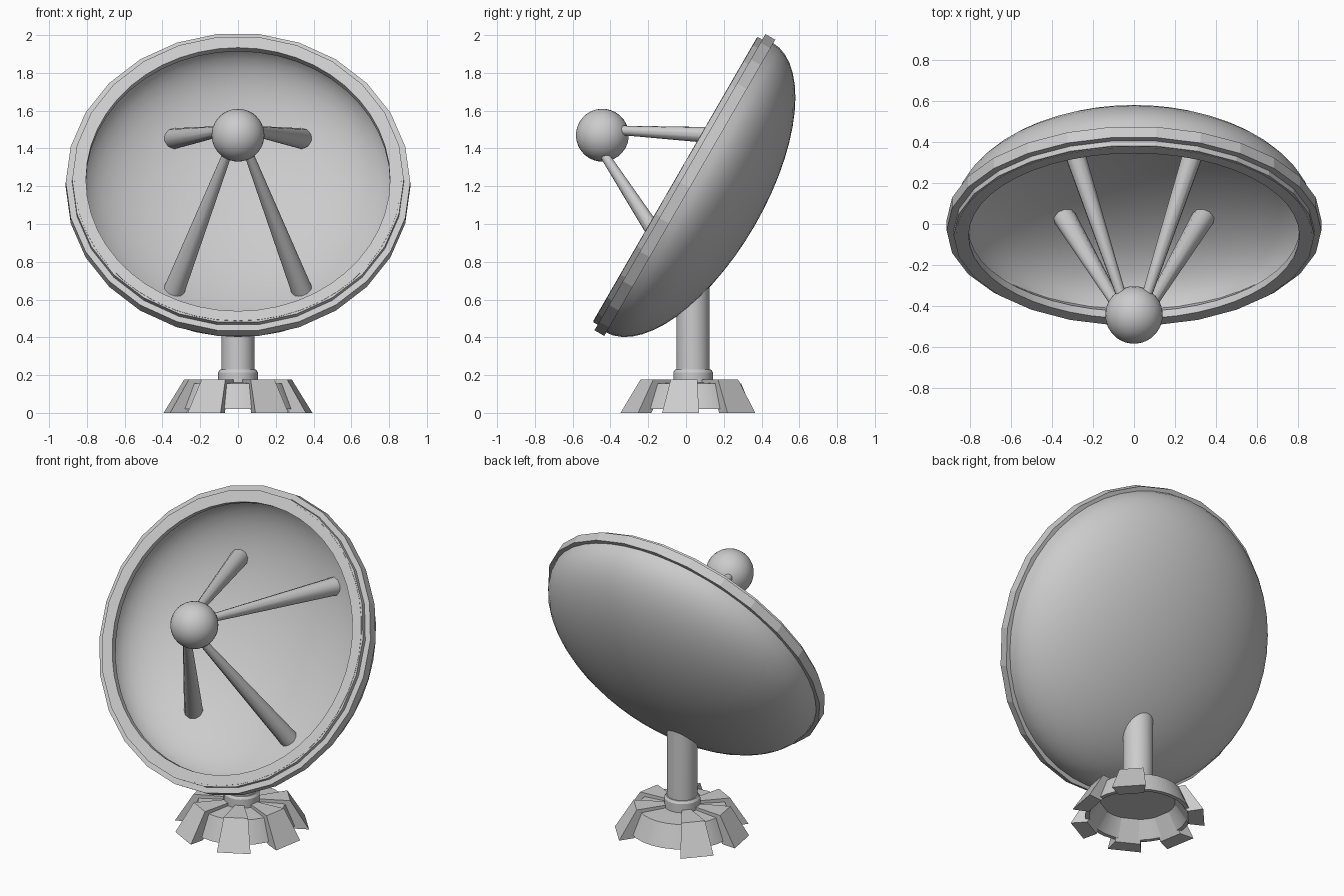
import bpy, bmesh, math
from mathutils import Matrix, Vector

if "Cube" in bpy.data.objects:
    bpy.data.objects.remove(bpy.data.objects["Cube"])

# dish frame: local +z points out of the opening, tilted 30 degrees upward
DISH = Matrix.Translation((0, -0.058, 1.2365)) @ Matrix.Rotation(math.radians(60), 4, 'X')
POST = Matrix.Translation((0, 0.0375, 0))


def finish(bm, name, mat, smooth=None):
    bmesh.ops.remove_doubles(bm, verts=bm.verts, dist=1e-5)
    bmesh.ops.recalc_face_normals(bm, faces=bm.faces)
    bm.transform(mat)
    me = bpy.data.meshes.new(name)
    bm.to_mesh(me)
    bm.free()
    ob = bpy.data.objects.new(name, me)
    bpy.context.collection.objects.link(ob)
    if smooth:
        bpy.ops.object.select_all(action='DESELECT')
        ob.select_set(True)
        bpy.context.view_layer.objects.active = ob
        bpy.ops.object.shade_smooth_by_angle(angle=math.radians(smooth))
    return ob


def lathe(name, prof, n, mat, smooth=None, closed=False):
    bm = bmesh.new()
    vs = [bm.verts.new((r, 0, z)) for r, z in prof]
    pairs = list(zip(vs, vs[1:])) + ([(vs[-1], vs[0])] if closed else [])
    es = [bm.edges.new(p) for p in pairs]
    bmesh.ops.spin(bm, geom=vs + es, cent=(0, 0, 0), axis=(0, 0, 1),
                   angle=2 * math.pi, steps=n)
    return finish(bm, name, mat, smooth)


def arc(a, depth, start, steps=14):
    return [(a * math.cos(i / steps * math.pi / 2),
             -start - depth * math.sin(i / steps * math.pi / 2)) for i in range(steps + 1)]


# reflector bowl: thin shell with a flat lip
outer = arc(0.885, 0.403, 0.085)
inner = arc(0.85, 0.39, 0.08)[::-1]
lathe("dish_bowl", outer + inner + [(0.805, -0.04), (0.805, 0), (0.865, 0), (0.865, -0.085)],
      48, DISH, 30, closed=True)

# stepped faceted rim
lathe("dish_rim", [(0.85, -0.002), (0.878, -0.002), (0.878, -0.03), (0.912, -0.03),
                   (0.912, -0.09), (0.85, -0.09)], 26, DISH, closed=True)

# receiver ball
bm = bmesh.new()
bmesh.ops.create_uvsphere(bm, u_segments=32, v_segments=16, radius=0.14)
finish(bm, "receiver_ball", DISH @ Matrix.Translation((0, 0.01, 0.45)), 40)

# four tapered struts from the bowl to the ball
for sx in (-1, 1):
    for sy in (-1, 1):
        a = Vector((sx * 0.338, sy * 0.463, -0.372))
        b = Vector((sx * 0.055, sy * 0.07, 0.40))
        d = b - a
        bm = bmesh.new()
        bmesh.ops.create_cone(bm, cap_ends=True, segments=10, radius1=0.056,
                              radius2=0.024, depth=d.length)
        rot = d.to_track_quat('Z', 'Y').to_matrix().to_4x4()
        side = ("left" if sx < 0 else "right") + ("_lower" if sy < 0 else "_upper")
        finish(bm, "strut_" + side, DISH @ Matrix.Translation((a + b) / 2) @ rot, 50)

# post, its top slanted to end inside the bowl shell
bm = bmesh.new()
bmesh.ops.create_cone(bm, cap_ends=True, segments=32, radius1=0.088, radius2=0.088, depth=1)
for v in bm.verts:
    v.co.z = 0.15 if v.co.z < 0 else 0.59 + 0.87 * v.co.y
finish(bm, "post", POST, 30)

# collar
lathe("collar", [(0, 0.14), (0.105, 0.14), (0.105, 0.215), (0.095, 0.23), (0, 0.23)],
      24, POST, 30)

# hollow hub skirt between the feet
lathe("base_skirt", [(0, 0.16), (0.11, 0.16), (0.255, 0.155), (0.31, 0.02),
                     (0.285, 0.02), (0.22, 0.12), (0, 0.12)], 28, POST, 20)

# wedge feet, mirrored left and right
foot = [(0.09, 0.178), (0.285, 0.178), (0.395, 0), (0.30, 0), (0.22, 0.12), (0.09, 0.14)]
half = math.radians(14.5)
for i, deg in enumerate((28, 80, 132)):
    for s in (-1, 1):
        bm = bmesh.new()
        sides = []
        for h in (-half, half):
            t = math.radians(s * deg) + h
            sides.append([bm.verts.new((r * math.sin(t), -r * math.cos(t), z)) for r, z in foot])
        bm.faces.new(sides[0])
        bm.faces.new(sides[1][::-1])
        for k in range(len(foot)):
            j = (k + 1) % len(foot)
            bm.faces.new((sides[0][k], sides[0][j], sides[1][j], sides[1][k]))
        finish(bm, f"base_foot_{i + 1}_{'left' if s < 0 else 'right'}", POST)
